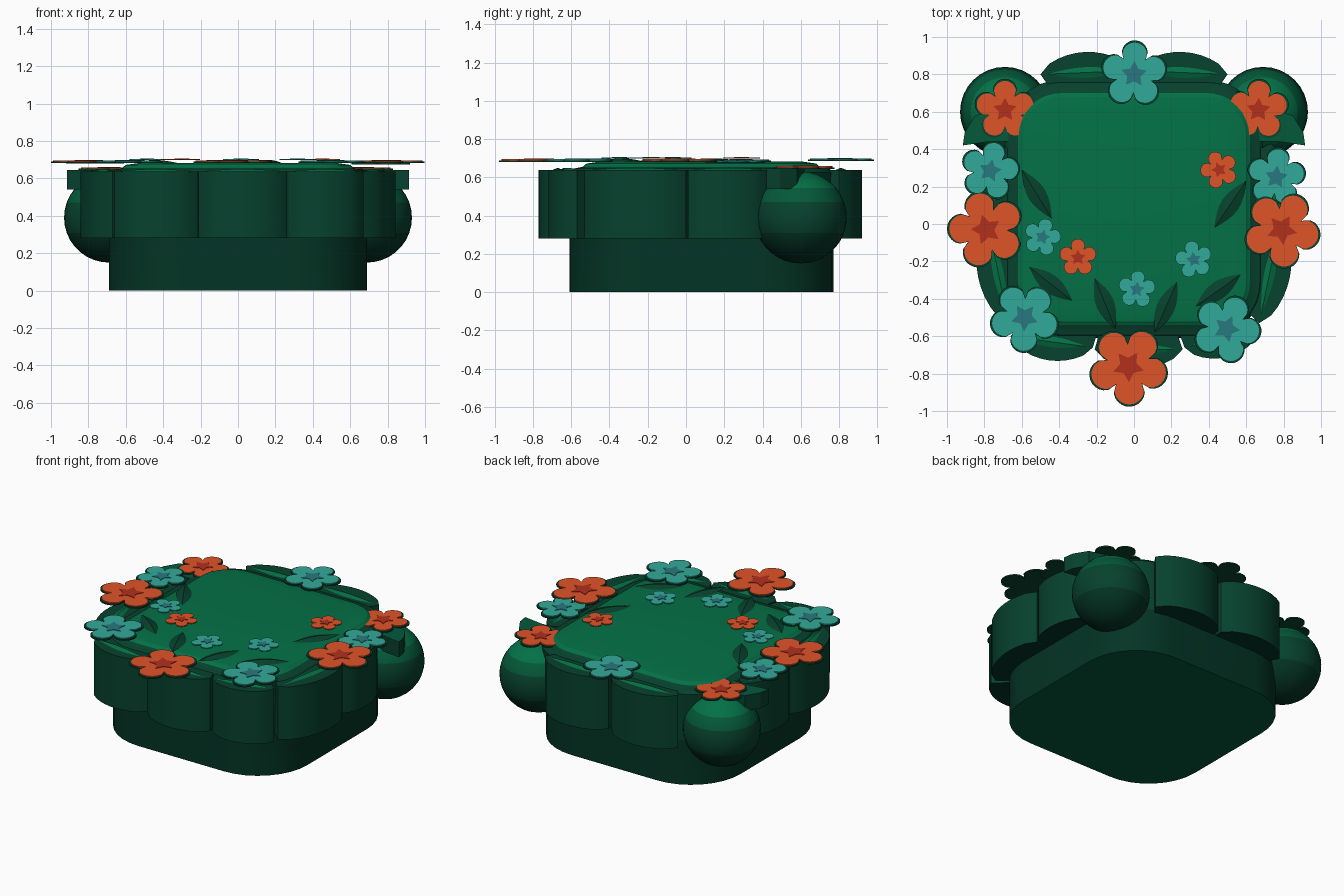
import bpy, bmesh, math
from mathutils import Vector

if "Cube" in bpy.data.objects:
    bpy.data.objects.remove(bpy.data.objects["Cube"])


def material(name, rgb):
    m = bpy.data.materials.new(name)
    m.diffuse_color = (*rgb, 1)
    m.use_nodes = True
    m.node_tree.nodes["Principled BSDF"].inputs["Base Color"].default_value = m.diffuse_color
    return m


GREEN = material("green", (0.001, 0.165, 0.062))
MID = material("mid_green", (0.001, 0.100, 0.043))
DARK = material("dark_green", (0.002, 0.054, 0.027))
DEEP = material("deep_green", (0.001, 0.034, 0.018))
ORANGE = material("orange", (0.74, 0.088, 0.022))
RED = material("brick_red", (0.45, 0.029, 0.012))
TEAL = material("teal", (0.031, 0.40, 0.32))
BLUE = material("deep_teal", (0.022, 0.19, 0.22))
GREENS = [GREEN, MID, DARK, DEEP]


def build(name, verts, faces, mats, smooth=False):
    me = bpy.data.meshes.new(name)
    me.from_pydata(verts, [], faces)
    bm = bmesh.new()
    bm.from_mesh(me)
    bmesh.ops.recalc_face_normals(bm, faces=bm.faces)
    bm.to_mesh(me)
    bm.free()
    for m in mats:
        me.materials.append(m)
    ob = bpy.data.objects.new(name, me)
    bpy.context.collection.objects.link(ob)
    if smooth:
        shade(ob)
    return ob


def shade(ob):
    bpy.ops.object.select_all(action='DESELECT')
    ob.select_set(True)
    bpy.context.view_layer.objects.active = ob
    bpy.ops.object.shade_smooth_by_angle(angle=math.radians(30))


def paint(ob, rule):
    for p in ob.data.polygons:
        p.material_index = rule(p)


def prism(name, pts, z0, z1, mats, smooth=False):
    n = len(pts)
    verts = [(x, y, z0) for x, y in pts] + [(x, y, z1) for x, y in pts]
    faces = [tuple(range(n)), tuple(range(n, 2 * n))]
    faces += [(i, (i + 1) % n, n + (i + 1) % n, n + i) for i in range(n)]
    return build(name, verts, faces, mats, smooth)


def rounded_square(inset, radius):
    half, cy = 0.69 - inset, 0.08
    pts = []
    for k in range(4):
        a0 = k * math.pi / 2
        sx = 1 if k in (0, 3) else -1
        sy = 1 if k in (0, 1) else -1
        for i in range(9):
            a = a0 + i * math.pi / 16
            pts.append((sx * (half - radius) + radius * math.cos(a),
                        cy + sy * (half - radius) + radius * math.sin(a)))
    return pts


# Closed body with a dark bevel and a domed top panel: inset, height, corner radius
profile = [(0, 0, 0.37), (0, 0.30, 0.37), (0, 0.625, 0.30), (0.02, 0.645, 0.28),
           (0.07, 0.655, 0.23), (0.09, 0.672, 0.21), (0.16, 0.682, 0.17)]
verts, faces = [], []
for inset, z, radius in profile:
    verts += [(x, y, z) for x, y in rounded_square(inset, radius)]
n = len(verts) // len(profile)
for r in range(len(profile) - 1):
    faces += [(r * n + i, r * n + (i + 1) % n, (r + 1) * n + (i + 1) % n, (r + 1) * n + i)
              for i in range(n)]
faces.append(tuple(range((len(profile) - 1) * n, len(profile) * n)))
faces.append(tuple(range(n)))
body = build("body", verts, faces, GREENS, True)
paint(body, lambda p: 1 if p.center.z < 0.01 else 3 if p.center.z < 0.4
      else 2 if p.center.z < 0.66 else 0)


def leaf(name, a, b, width, z, ridge, mat):
    """Pointed leaf from a to b with a raised middle vein."""
    a, b = Vector(a), Vector(b)
    d = b - a
    side = Vector((-d.y, d.x)).normalized()
    steps = 8
    verts, faces = [], []
    for i in range(steps + 1):
        t = i / steps
        w = width * math.sin(math.pi * t) + 0.001
        c = a + d * t
        for s, h in ((-1, 0), (0, ridge * math.sin(math.pi * t) + 0.002), (1, 0)):
            q = c + side * w * s
            verts.append((q.x, q.y, z + h))
    for i in range(steps):
        k = 3 * i
        faces += [(k, k + 1, k + 4, k + 3), (k + 1, k + 2, k + 5, k + 4), (k + 2, k, k + 3, k + 5)]
    e = 3 * steps
    faces += [(0, 1, 2), (e, e + 1, e + 2)]
    return build(name, verts, faces, [mat])


# Scalloped lobes around the body: start, end, bulge
lobes = [((-0.21, -0.67), (0.26, -0.67), 0.10),
         ((0.27, -0.66), (0.67, -0.57), 0.10),
         ((-0.66, -0.60), (-0.22, -0.66), 0.10),
         ((0.67, -0.53), (0.78, 0.0), 0.11),
         ((0.78, 0.01), (0.73, 0.43), 0.08),
         ((0.50, 0.80), (0.01, 0.82), 0.11),
         ((-0.01, 0.82), (-0.50, 0.80), 0.11),
         ((-0.73, 0.43), (-0.78, 0.01), 0.08),
         ((-0.78, 0.0), (-0.67, -0.53), 0.11)]
center = Vector((0, 0.08))
for k, (a, b, bulge) in enumerate(lobes):
    a, b = Vector(a), Vector(b)
    d = b - a
    out = Vector((d.y, -d.x)).normalized()
    pts = [a + d * i / 10 + out * bulge * max(0, math.sin(math.pi * i / 10)) ** 0.6
           for i in range(11)]
    pts += [center + (q - center) * 0.82 for q in (b, a)]
    ob = prism(f"lobe_{k}", pts, 0.28, 0.638, GREENS, True)
    paint(ob, lambda p: 3 if p.normal.z < -0.5 else 2)
    # Light folded crescent lying on the lobe
    leaf(f"lobe_fold_{k}", a + d * 0.08, b - d * 0.08, 0.028, 0.638, 0.01, GREEN)

# Balls at the back corners, each with a leafy ledge
for s, side in ((-1, "left"), (1, "right")):
    bpy.ops.mesh.primitive_uv_sphere_add(segments=32, ring_count=18, radius=0.24,
                                         location=(s * 0.69, 0.60, 0.39))
    ball = bpy.context.object
    ball.name = f"ball_{side}"
    for m in GREENS:
        ball.data.materials.append(m)
    shade(ball)
    paint(ball, lambda p: 0 if p.normal.z > 0.7 else 1 if p.normal.z > 0.3
          else 2 if p.normal.z > -0.35 else 3)
    ledge = [(s * x, y) for x, y in ((0.66, 0.44), (0.78, 0.44), (0.915, 0.42), (0.905, 0.49),
                                     (0.85, 0.58), (0.72, 0.62), (0.62, 0.60))]
    ob = prism(f"ledge_{side}", ledge, 0.54, 0.645, GREENS)
    paint(ob, lambda p: 1 if p.normal.z > 0.5 else 2)


def outline(x, y, radius, rot, steps=12):
    pts = []
    for i in range(5 * steps):
        t = 2 * math.pi * i / (5 * steps)
        r = radius * (0.55 + 0.45 * abs(math.cos(2.5 * t)) ** 0.55)
        pts.append((x + r * math.cos(t + rot), y + r * math.sin(t + rot)))
    return pts


def flower(name, x, y, radius, rot, z, petal, heart, border):
    rot = math.radians(rot)
    if border:
        prism(name + "_backing", outline(x, y, radius + 0.012, rot), z - 0.008, z, [DARK])
    prism(name + "_petals", outline(x, y, radius, rot), z, z + 0.006, [petal])
    star = []
    for i in range(10):
        r = radius * (0.42 if i % 2 == 0 else 0.22)
        t = rot + i * math.pi / 5
        star.append((x + r * math.cos(t), y + r * math.sin(t)))
    prism(name + "_star", star, z + 0.006, z + 0.009, [heart])


# Large and small flowers: x, y, radius, turn, height
orange = [(-0.69, 0.61, 0.155, 90, 0.652), (0.665, 0.61, 0.155, 88, 0.652),
          (-0.79, -0.03, 0.198, 178, 0.689), (0.79, -0.03, 0.198, -12, 0.689),
          (-0.03, -0.76, 0.205, -88, 0.689),
          (0.455, 0.29, 0.10, 110, 0.698), (-0.30, -0.18, 0.10, 90, 0.698)]
teal = [(0.0, 0.80, 0.17, 88, 0.692), (-0.77, 0.285, 0.15, 78, 0.687),
        (0.76, 0.25, 0.15, 84, 0.683), (-0.585, -0.50, 0.178, -92, 0.689),
        (0.495, -0.56, 0.175, -78, 0.689),
        (-0.49, -0.07, 0.10, 75, 0.698), (0.32, -0.19, 0.10, 100, 0.698),
        (0.015, -0.35, 0.10, 85, 0.698)]
for label, group, petal, heart in (("orange", orange, ORANGE, RED), ("teal", teal, TEAL, BLUE)):
    for k, (x, y, r, rot, z) in enumerate(group):
        flower(f"{label}_flower_{k}", x, y, r, rot, z, petal, heart, r > 0.12)

# Leaves spread on the panel
leaves = [((-0.60, 0.29), (-0.44, 0.03)), ((0.43, -0.02), (0.60, 0.23)),
          ((-0.56, -0.23), (-0.33, -0.41)), ((0.33, -0.44), (0.57, -0.27)),
          ((-0.21, -0.29), (-0.10, -0.56)), ((0.11, -0.58), (0.23, -0.31))]
for k, (a, b) in enumerate(leaves):
    leaf(f"leaf_{k}", a, b, 0.048, 0.682, 0.014, DARK)
